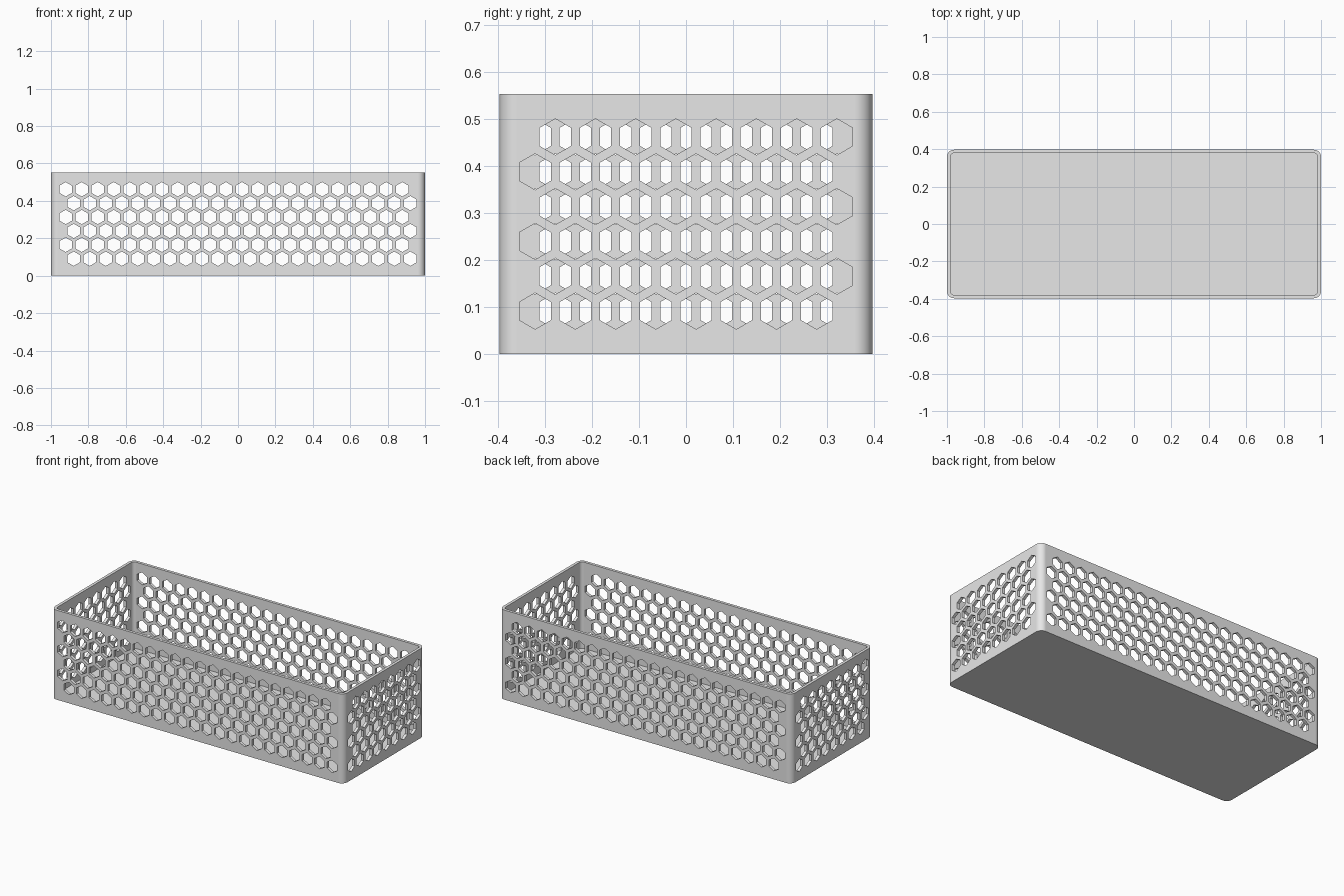
import bpy, bmesh
from math import sin, cos, pi, radians

old = bpy.data.objects.get("Cube")
if old:
    bpy.data.objects.remove(old, do_unlink=True)

HALF_X, HALF_Y, HEIGHT = 1.0, 0.397, 0.553
WALL, FLOOR, CORNER, STEPS = 0.018, 0.019, 0.038, 10
PITCH, HEX_R, ROWS = 0.0857, 0.0386, 6

grey = bpy.data.materials.new("light grey")
grey.use_nodes = True
grey.diffuse_color = (0.8, 0.8, 0.8, 1)
grey.node_tree.nodes["Principled BSDF"].inputs["Base Color"].default_value = (0.8, 0.8, 0.8, 1)


def make_object(name, bm):
    bmesh.ops.recalc_face_normals(bm, faces=bm.faces)
    mesh = bpy.data.meshes.new(name)
    bm.to_mesh(mesh)
    bm.free()
    mesh.materials.append(grey)
    obj = bpy.data.objects.new(name, mesh)
    bpy.context.collection.objects.link(obj)
    return obj


def bridge(bm, a, b):
    for i in range(len(a)):
        j = (i + 1) % len(a)
        bm.faces.new((a[i], a[j], b[j], b[i]))


def rounded_ring(bm, inset, z):
    r = CORNER - inset
    ring = []
    for k, (sx, sy) in enumerate(((1, 1), (-1, 1), (-1, -1), (1, -1))):
        for s in range(STEPS + 1):
            a = (k + s / STEPS) * pi / 2
            ring.append(bm.verts.new((sx * (HALF_X - CORNER) + r * cos(a),
                                      sy * (HALF_Y - CORNER) + r * sin(a), z)))
    return ring


# Open tray with rounded corners
bm = bmesh.new()
rings = [rounded_ring(bm, 0, 0), rounded_ring(bm, 0, HEIGHT),
         rounded_ring(bm, WALL, HEIGHT), rounded_ring(bm, WALL, FLOOR)]
for a, b in zip(rings, rings[1:]):
    bridge(bm, a, b)
bm.faces.new(rings[0])
bm.faces.new(rings[-1])
basket = make_object("basket", bm)


# Hexagonal hole cutters, in staggered rows on each wall
def hex_prism(bm, place, u, z, near, far):
    ends = []
    for depth in (near, far):
        ends.append([bm.verts.new(place(u + HEX_R * sin(k * pi / 3), depth,
                                        z + HEX_R * cos(k * pi / 3))) for k in range(6)])
    bridge(bm, *ends)
    for end in ends:
        bm.faces.new(end)


def hex_grid(bm, place, columns, shift, half):
    for row in range(ROWS):
        z = HEIGHT / 2 + ((ROWS - 1) / 2 - row) * PITCH * sin(pi / 3)
        stagger = shift * PITCH / 4 * (-1) ** row
        for col in range(columns):
            u = (col - (columns - 1) / 2) * PITCH + stagger
            hex_prism(bm, place, u, z, half - 2 * WALL + 0.01, half + 0.02)


bm = bmesh.new()
for side in (-1, 1):
    hex_grid(bm, lambda u, d, z: (u, side * d, z), 22, -1, HALF_Y)
    hex_grid(bm, lambda u, d, z: (side * d, u, z), 8, side, HALF_X)
cutter = make_object("hole_cutter", bm)
cutter.hide_render = True

holes = basket.modifiers.new("holes", "BOOLEAN")
holes.operation = "DIFFERENCE"
holes.solver = "EXACT"
holes.object = cutter
bpy.ops.object.select_all(action="DESELECT")
basket.select_set(True)
bpy.context.view_layer.objects.active = basket
bpy.ops.object.modifier_apply(modifier=holes.name)
bpy.data.objects.remove(cutter, do_unlink=True)

# Smooth corners, flat walls
bpy.ops.object.shade_smooth_by_angle(angle=radians(30))
normals = basket.modifiers.new("flat_walls", "WEIGHTED_NORMAL")
normals.keep_sharp = True
